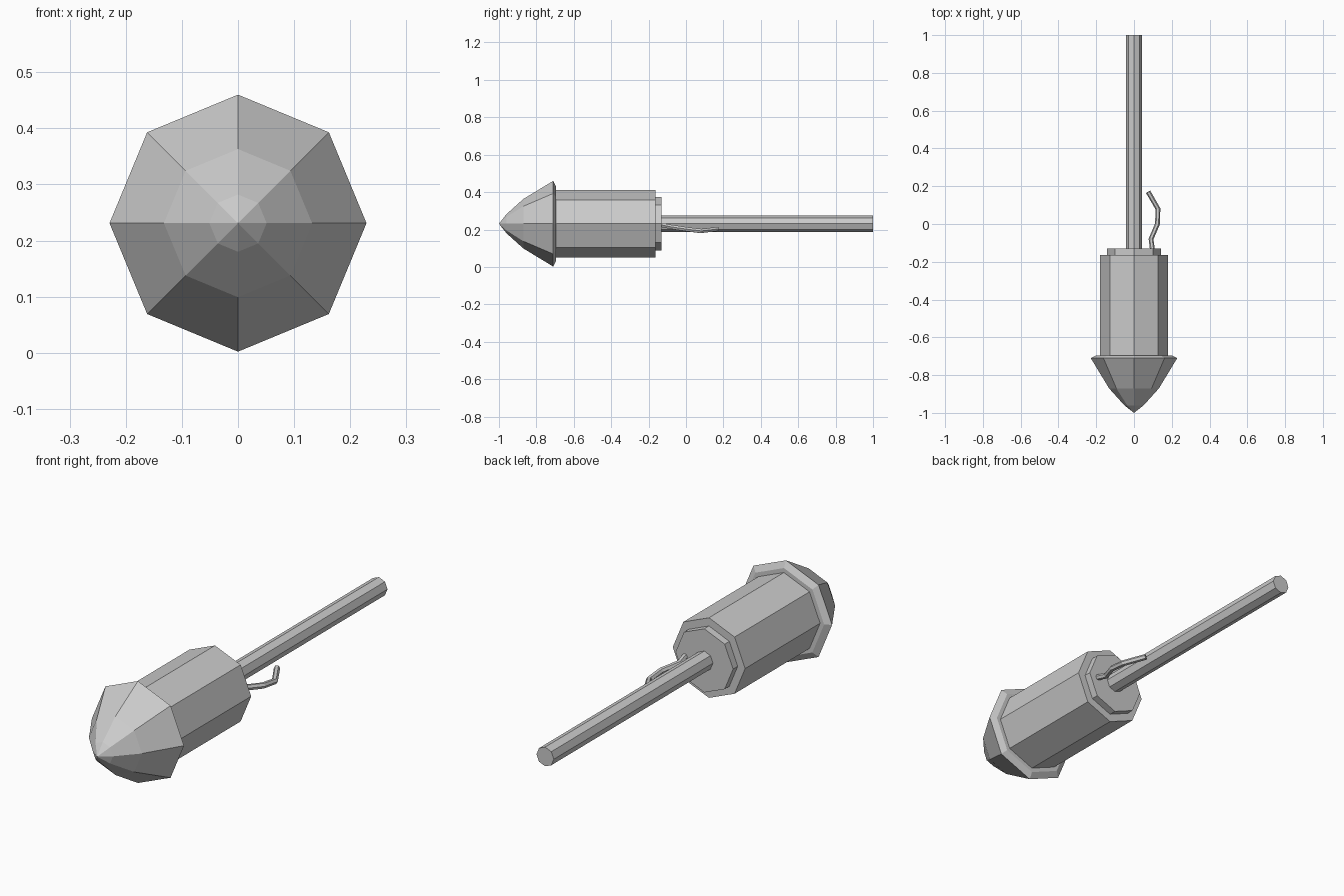
import bpy, bmesh, math
from mathutils import Vector

if "Cube" in bpy.data.objects:
    bpy.data.objects.remove(bpy.data.objects["Cube"])

AXIS_Z = 0.231
SIDES = 8

grey = bpy.data.materials.new("plain_grey")
grey.use_nodes = True
colour = (0.6, 0.6, 0.6, 1)
grey.diffuse_color = colour
grey.node_tree.nodes["Principled BSDF"].inputs["Base Color"].default_value = colour


def add_lathe(name, profile):
    """Eight-sided solid around the long axis from (y, radius) pairs."""
    bm = bmesh.new()
    rings = []
    for y, r in profile:
        count = SIDES if r > 0 else 1
        rings.append([bm.verts.new((r * math.cos(math.tau * i / SIDES), y,
                                    AXIS_Z + r * math.sin(math.tau * i / SIDES)))
                      for i in range(count)])
    for a, b in zip(rings, rings[1:]):
        for i in range(SIDES):
            j = (i + 1) % SIDES
            if len(a) == 1:
                bm.faces.new((a[0], b[i], b[j]))
            else:
                bm.faces.new((a[i], b[i], b[j], a[j]))
    for ring in (rings[0], rings[-1]):
        if len(ring) > 1:
            bm.faces.new(ring)
    bmesh.ops.recalc_face_normals(bm, faces=bm.faces)
    mesh = bpy.data.meshes.new(name)
    bm.to_mesh(mesh)
    bm.free()
    mesh.materials.append(grey)
    obj = bpy.data.objects.new(name, mesh)
    bpy.context.collection.objects.link(obj)
    return obj


# Nose with a bevelled rim, main tube, rear cap and guide stick
add_lathe("nose_cone", [(-1, 0), (-0.96, 0.051), (-0.87, 0.132),
                        (-0.71, 0.229), (-0.695, 0.2)])
add_lathe("body_tube", [(-0.7, 0.18), (-0.163, 0.18)])
add_lathe("rear_cap", [(-0.17, 0.143), (-0.13, 0.143)])
add_lathe("guide_stick", [(-0.14, 0.043), (1, 0.043)])

# Bent fuse
curve = bpy.data.curves.new("fuse", "CURVE")
curve.dimensions = "3D"
curve.bevel_depth = 0.013
curve.bevel_resolution = 1
curve.use_fill_caps = True
path = [(0.098, -0.14, 0.226), (0.09, -0.08, 0.214), (0.124, 0, 0.202),
        (0.127, 0.08, 0.192), (0.075, 0.17, 0.203)]
spline = curve.splines.new("POLY")
spline.points.add(len(path) - 1)
for point, co in zip(spline.points, path):
    point.co = (*co, 1)
curve.materials.append(grey)
fuse = bpy.data.objects.new("fuse", curve)
bpy.context.collection.objects.link(fuse)
bpy.ops.object.select_all(action="DESELECT")
fuse.select_set(True)
bpy.context.view_layer.objects.active = fuse
bpy.ops.object.convert(target="MESH")
bpy.ops.object.shade_flat()
